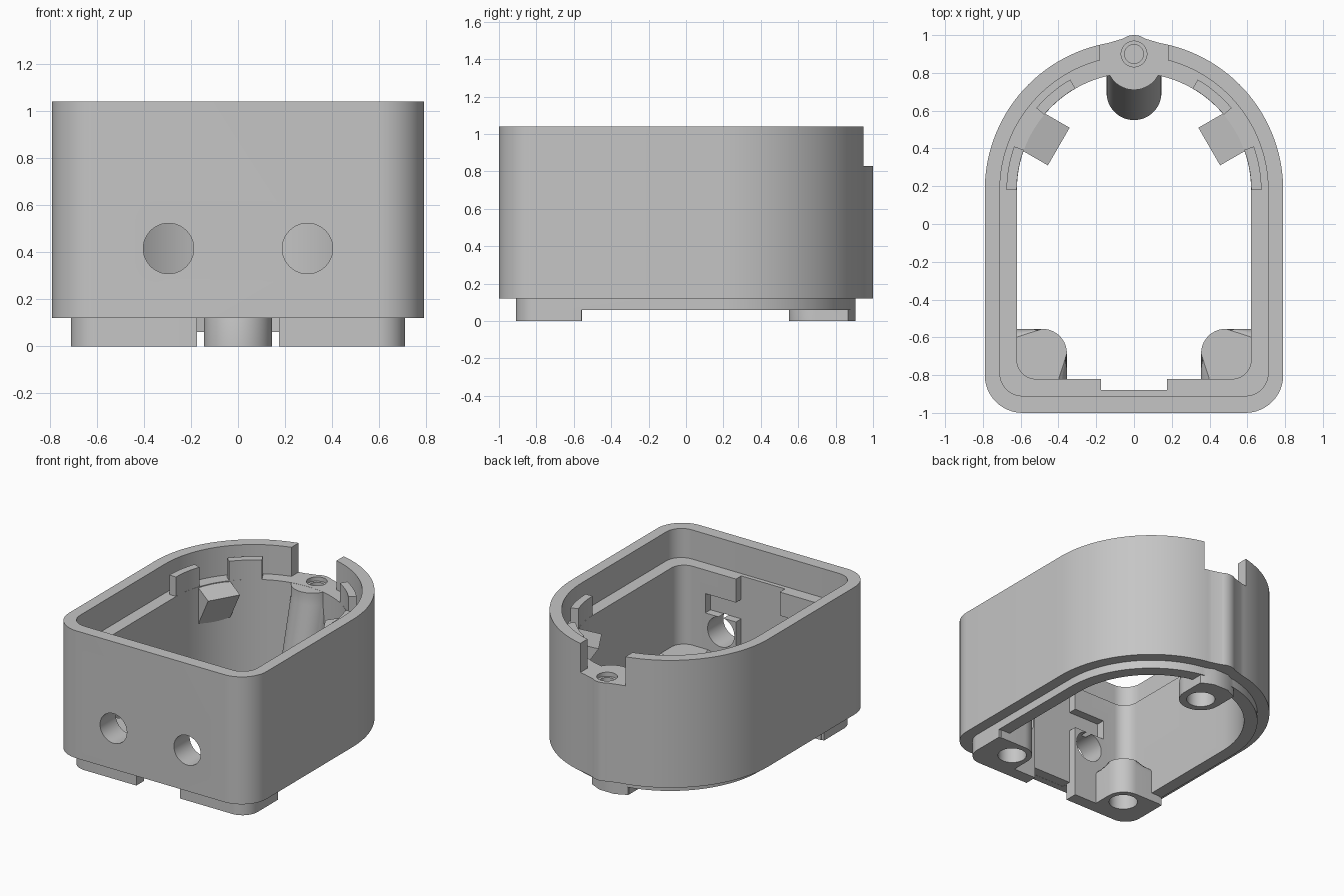
import bpy, bmesh
from math import sin, cos, pi, radians
from mathutils import Matrix, Vector

cube = bpy.data.objects.get("Cube")
if cube:
    bpy.data.objects.remove(cube, do_unlink=True)

grey = bpy.data.materials.new("light_grey_plastic")
grey.use_nodes = True
grey.diffuse_color = (0.56, 0.56, 0.56, 1)
bsdf = next(n for n in grey.node_tree.nodes if n.type == 'BSDF_PRINCIPLED')
bsdf.inputs["Base Color"].default_value = grey.diffuse_color

ARC_Y = 0.18     # centre of the rounded back
LEDGE = 0.83     # height of the inner ledge


def arc(cx, cy, r, a0, a1, n):
    """Points on an arc, angles in degrees."""
    steps = [radians(a0 + (a1 - a0) * i / n) for i in range(n + 1)]
    return [(cx + r * cos(a), cy + r * sin(a)) for a in steps]


def circle(cx, cy, r, n=48):
    return arc(cx, cy, r, 0, 360, n)[:-1]


def rect(x0, x1, y0, y1):
    return [(x0, y0), (x1, y0), (x1, y1), (x0, y1)]


def outline(half, front, r):
    """Housing plan: round back, straight sides, rounded front corners."""
    return (arc(0, ARC_Y, half, 0, 180, 64)
            + arc(-half + r, front + r, r, 180, 270, 12)
            + arc(half - r, front + r, r, 270, 360, 12))


def add(name, bm):
    bmesh.ops.recalc_face_normals(bm, faces=bm.faces)
    mesh = bpy.data.meshes.new(name)
    bm.to_mesh(mesh)
    bm.free()
    mesh.materials.append(grey)
    ob = bpy.data.objects.new(name, mesh)
    bpy.context.collection.objects.link(ob)
    return ob


def loft(name, sections, round_top=0):
    """Solid through a list of equal sections of 3D points."""
    bm = bmesh.new()
    rings = [[bm.verts.new(p) for p in s] for s in sections]
    n = len(rings[0])
    for a, b in zip(rings, rings[1:]):
        for i in range(n):
            j = (i + 1) % n
            bm.faces.new((a[i], a[j], b[j], b[i]))
    bm.faces.new(rings[0])
    top = bm.faces.new(rings[-1])
    if round_top:
        bmesh.ops.bevel(bm, geom=list(top.edges), offset=round_top,
                        segments=5, profile=0.5, affect='EDGES')
    return add(name, bm)


def prism(name, pts, z0, z1, matrix=Matrix(), round_top=0):
    return loft(name, [[matrix @ Vector((x, y, z)) for x, y in pts]
                       for z in (z0, z1)], round_top)


def combine(ob, others, operation):
    """Merge or cut parts in order, then discard the helper solids."""
    for other in others:
        other.hide_render = True
        mod = ob.modifiers.new("join", 'BOOLEAN')
        mod.operation = operation
        mod.solver = 'EXACT'
        mod.object = other
        graph = bpy.context.evaluated_depsgraph_get()
        mesh = bpy.data.meshes.new_from_object(ob.evaluated_get(graph))
        ob.modifiers.clear()
        ob.data = mesh
        bpy.data.objects.remove(other, do_unlink=True)


# Outer wall with the back bulge, top recess and back notch
housing = prism("housing", outline(0.79, -1, 0.2), 0.12, 1.04)
bulge_plan = ([(0.12, 0.85), (0.17, 0.945), (0.13, 0.96)]
              + arc(0, 0.9, 0.1, 55, 125, 16)
              + [(-0.13, 0.96), (-0.17, 0.945), (-0.12, 0.85)])
combine(housing, [prism("back_bulge", bulge_plan, 0.12, 0.9)], 'UNION')
combine(housing, [
    prism("back_notch", rect(-0.18, 0.18, 0.75, 1.1), LEDGE, 1.3),
    prism("top_recess", outline(0.71, -0.91, 0.12), LEDGE, 1.2),
], 'DIFFERENCE')

# Inset bottom lip, hollowed through and cut away between the feet
combine(housing, [prism("lip", outline(0.71, -0.91, 0.12), 0, 0.2)], 'UNION')
combine(housing, [
    prism("void", outline(0.62, -0.82, 0.1), -0.1, 1.25),
    prism("front_foot_gap", rect(-0.175, 0.175, -0.95, -0.7), -0.1, 0.121),
    prism("back_foot_gap", rect(-0.9, 0.9, -0.56, 1.1), -0.1, 0.06),
], 'DIFFERENCE')

# Slanted screw post at the back, with the rear of its foot
path = [(0.695, 0), (0.695, 0.12), (0.855, 0.74), (0.855, LEDGE - 0.001)]
post = loft("back_post", [
    [(x, y, z) for x, y in arc(0, cy, 0.145, 180, 360, 32)
     + [(0.145, 0.86), (-0.145, 0.86)]] for cy, z in path])
foot = prism("back_foot", [(0.144, 0.75), (0.144, 0.865), (0.06, 0.905),
                           (-0.06, 0.905), (-0.144, 0.865), (-0.144, 0.75)],
             0, 0.2)
parts = [post, foot]

# Rounded front corner posts and wedge supports, left and right
for s in (1, -1):
    plan = ([(s * x, y) for x, y in
             [(0.69, -0.555), (0.69, -0.82), (0.62, -0.89), (0.355, -0.89)]
             + arc(0.485, -0.685, 0.13, 180, 90, 10)])
    parts.append(prism("corner_post", plan, 0, 0.26, round_top=0.05))
    out = Vector((s * cos(radians(30)), sin(radians(30)), 0))
    side = Vector((-out.y, out.x, 0))
    frame = Matrix.Translation((0, ARC_Y, 0)) @ Matrix(
        (out, (0, 0, 1), side)).transposed().to_4x4()
    parts.append(prism("wedge", [(0.46, 0.79), (0.62, 0.825), (0.66, 0.825),
                                 (0.66, 0.49)], -0.115, 0.115, frame))
combine(housing, parts, 'UNION')

# Front cable groove with side slots, screw holes and cable holes
cuts = [
    prism("front_groove", rect(-0.175, 0.175, -0.88, -0.78), -0.1, 1),
    prism("front_slot", rect(-0.42, 0.42, -0.88, -0.78), 0.52, 0.66),
    prism("top_screw_hole", circle(0, 0.9, 0.05), 0.5, 1),
    prism("top_screw_seat", circle(0, 0.9, 0.068), 0.8, 1),
    prism("back_foot_hole", circle(0, 0.695, 0.095), -0.1, 0.18),
]
turn = Matrix.Rotation(pi / 2, 4, 'X')
for s in (1, -1):
    cuts += [
        prism("corner_foot_hole", circle(s * 0.485, -0.69, 0.095), -0.1, 0.18),
        prism("cable_hole", circle(s * 0.295, 0.415, 0.107), 0.75, 1.1, turn),
    ]
combine(housing, cuts, 'DIFFERENCE')

# Curved tabs standing on the ledge
tabs = []
for name, a0, a1 in (("right_back", 120, 140), ("right_side", 160, 180),
                     ("left_back", 40, 60), ("left_side", 0, 20)):
    plan = (arc(0, ARC_Y, 0.621, a0, a1, 8) + arc(0, ARC_Y, 0.675, a1, a0, 8))
    tabs.append(prism(name + "_tab", plan, LEDGE - 0.01, 0.97))

# Smooth the curved walls, keep the edges sharp
bpy.ops.object.select_all(action='DESELECT')
for ob in [housing] + tabs:
    ob.select_set(True)
bpy.context.view_layer.objects.active = housing
bpy.ops.object.shade_smooth_by_angle(angle=radians(30))
